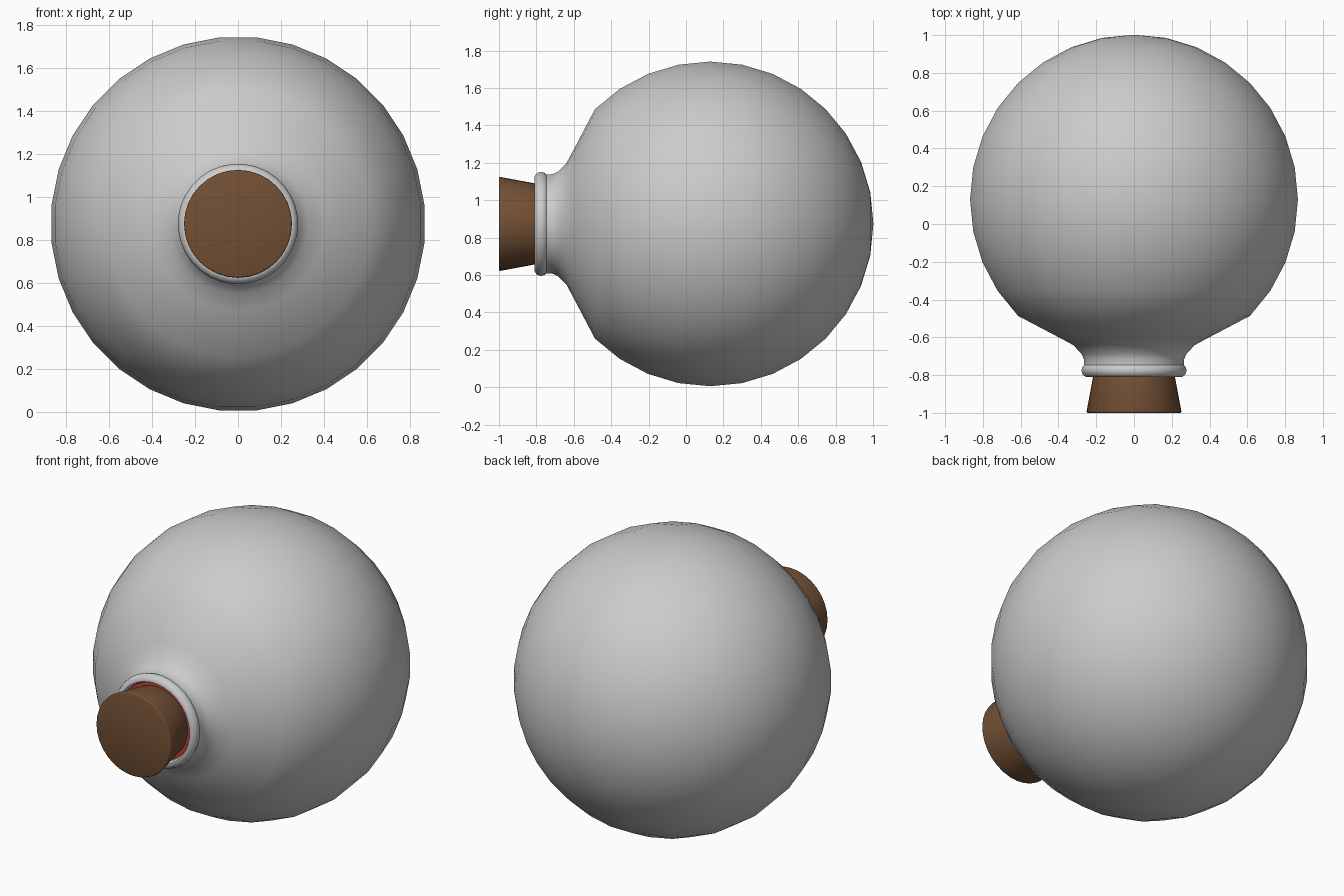
import bpy, bmesh
from math import sin, cos, pi, radians

if "Cube" in bpy.data.objects:
    bpy.data.objects.remove(bpy.data.objects["Cube"])

CZ = 0.873   # height of the bottle's axis
SEG = 32


def lathe(name, profile, color=None, phase=0.0, angle=35, sharp_at=()):
    """Revolve (y, radius) points round the horizontal bottle axis."""
    bm = bmesh.new()
    rings = []
    for y, r in profile:
        if r < 1e-6:
            rings.append([bm.verts.new((0, y, CZ))])
        else:
            rings.append([bm.verts.new((r * sin(2 * pi * (i + phase) / SEG), y,
                                        CZ + r * cos(2 * pi * (i + phase) / SEG)))
                          for i in range(SEG)])
    for a, b in zip(rings, rings[1:]):
        for i in range(SEG):
            j = (i + 1) % SEG
            vs = [a[i % len(a)], a[j % len(a)], b[j % len(b)], b[i % len(b)]]
            bm.faces.new(list(dict.fromkeys(vs)))
    bmesh.ops.recalc_face_normals(bm, faces=bm.faces[:])
    me = bpy.data.meshes.new(name)
    bm.to_mesh(me)
    bm.free()
    ob = bpy.data.objects.new(name, me)
    bpy.context.collection.objects.link(ob)
    bpy.ops.object.select_all(action='DESELECT')
    ob.select_set(True)
    bpy.context.view_layer.objects.active = ob
    bpy.ops.object.shade_smooth_by_angle(angle=radians(angle))
    if color:
        mat = bpy.data.materials.new(name + "_colour")
        mat.diffuse_color = (*color, 1)
        mat.use_nodes = True
        mat.node_tree.nodes["Principled BSDF"].inputs["Base Color"].default_value = mat.diffuse_color
        me.materials.append(mat)
    return ob


def ball(radius, steps=12):
    """Arc from the back pole towards the neck."""
    return [(0.13 + radius * cos(pi * k / 16), radius * sin(pi * k / 16))
            for k in range(steps + 1)]


# Glass: round body, flared shoulder, neck and rolled lip, open at the mouth
shoulder = [(-0.60, 0.40), (-0.64, 0.325), (-0.685, 0.28), (-0.715, 0.267),
            (-0.747, 0.266)]
lip = [(-0.755, 0.274), (-0.775, 0.28), (-0.797, 0.273), (-0.81, 0.255),
       (-0.81, 0.243), (-0.795, 0.234), (-0.74, 0.232)]
lathe("glass_bottle", ball(0.872) + shoulder + lip, phase=0.5, angle=40)

# Red liquid filling the bottle up to the neck
lathe("liquid", ball(0.858) + [(-0.59, 0.385), (-0.63, 0.31), (-0.68, 0.25),
                               (-0.72, 0.231), (-0.785, 0.231), (-0.785, 0)],
      color=(0.6, 0.05, 0.03))

# Tapered cork with a small bevel on its outer edge
lathe("cork", [(-1.0, 0), (-1.0, 0.244), (-0.998, 0.249), (-0.992, 0.251),
               (-0.81, 0.217), (-0.68, 0.193), (-0.68, 0)],
      color=(0.17, 0.08, 0.035), angle=50)
